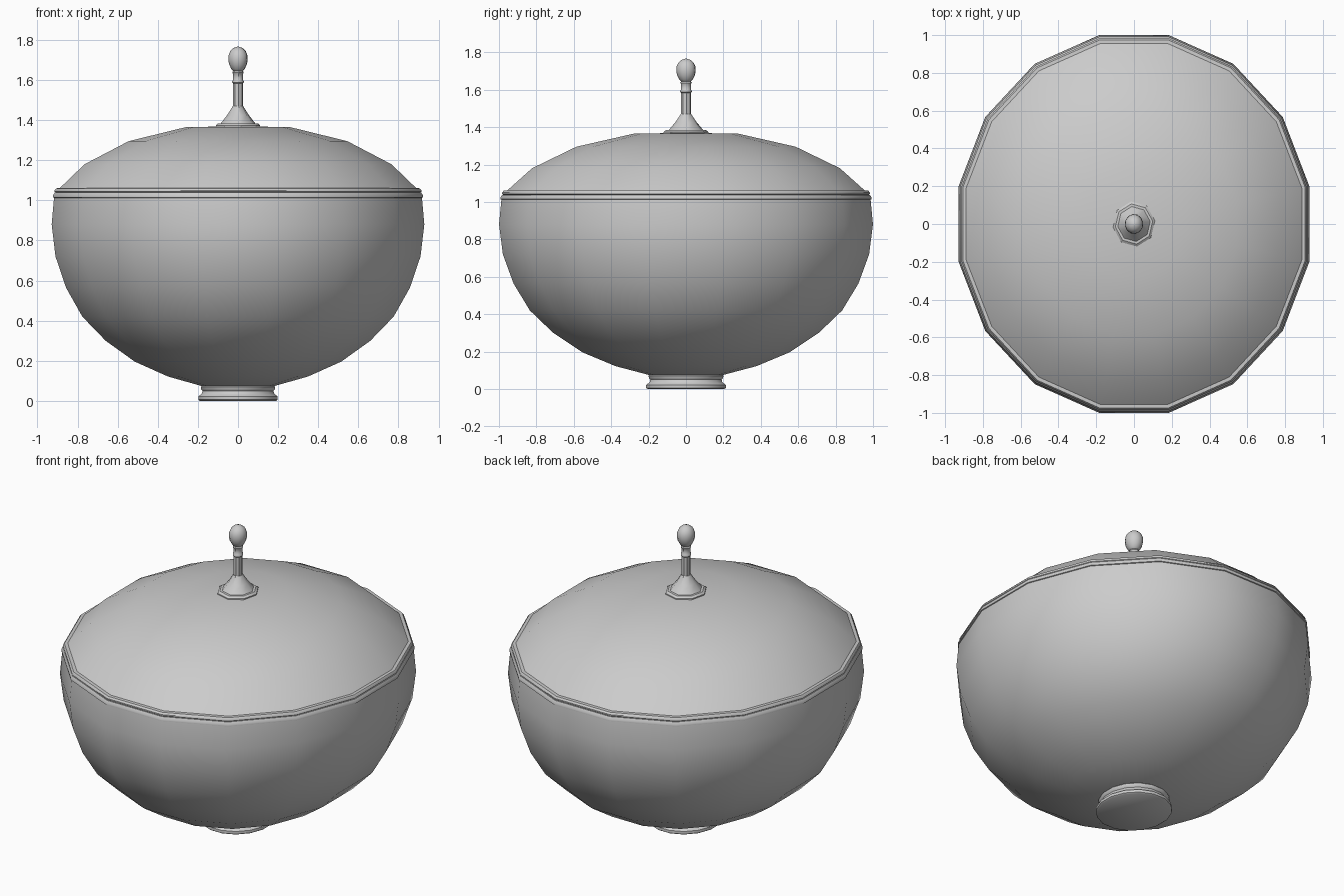
import bpy
import bmesh
import math

cube = bpy.data.objects.get("Cube")
if cube:
    bpy.data.objects.remove(cube, do_unlink=True)

OVAL = 1.076  # depth of every part relative to its width

glaze = bpy.data.materials.new("plain grey")
glaze.use_nodes = True
colour = (0.6, 0.6, 0.6, 1)
glaze.diffuse_color = colour
glaze.node_tree.nodes["Principled BSDF"].inputs["Base Color"].default_value = colour


def lathe(name, profile, sides, turn, grow=1.0, angle=40):
    """Turn a (radius, height) profile, bottom to top, into a closed oval solid."""
    bm = bmesh.new()
    rings = []
    for r, z in profile:
        ring = []
        for i in range(sides):
            a = turn + math.tau * i / sides
            ring.append(bm.verts.new((r * grow * math.cos(a),
                                      r * grow * OVAL * math.sin(a), z)))
        rings.append(ring)
    for low, high in zip(rings, rings[1:]):
        for i in range(sides):
            j = (i + 1) % sides
            bm.faces.new((low[i], low[j], high[j], high[i]))
    bm.faces.new(rings[0][::-1])
    bm.faces.new(rings[-1])
    mesh = bpy.data.meshes.new(name)
    bm.to_mesh(mesh)
    bm.free()
    mesh.materials.append(glaze)
    obj = bpy.data.objects.new(name, mesh)
    bpy.context.collection.objects.link(obj)
    bpy.ops.object.select_all(action="DESELECT")
    obj.select_set(True)
    bpy.context.view_layer.objects.active = obj
    bpy.ops.object.shade_smooth_by_angle(angle=math.radians(angle))
    return obj


# Body parts share sixteen sides with a flat side facing the front
SIDES = 16
HALF = math.pi / SIDES
WIDE = 1 / math.cos(HALF)

lathe("foot", [(0.19, 0), (0.198, 0.006), (0.198, 0.022), (0.188, 0.03),
               (0.18, 0.038), (0.177, 0.05), (0.184, 0.058), (0.186, 0.07),
               (0.178, 0.078)], SIDES, HALF, WIDE)

lathe("bowl", [(0.174, 0.072), (0.35, 0.122), (0.515, 0.196), (0.66, 0.3),
               (0.776, 0.42), (0.857, 0.564), (0.91, 0.72), (0.929, 0.88),
               (0.917, 1.015)], SIDES, HALF, WIDE)

lathe("bowl_rim", [(0.912, 1.01), (0.922, 1.015), (0.922, 1.025), (0.914, 1.038)],
      SIDES, HALF, WIDE)

lathe("lid_rim", [(0.906, 1.036), (0.914, 1.043), (0.914, 1.05), (0.906, 1.06),
                  (0.89, 1.061)], SIDES, HALF, WIDE)

# Shallow domed lid with a flattened crown
lathe("lid", [(0.9, 1.05), (0.765, 1.18), (0.545, 1.295), (0.26, 1.365),
              (0.02, 1.369)], SIDES, HALF, WIDE)

# Knob on the lid: eight-sided plate, cone and stem with a collar
TWIST = math.radians(8)
lathe("knob_plate", [(0.112, 1.36), (0.112, 1.374), (0.1, 1.384)], 8, TWIST)
lathe("knob_cone", [(0.09, 1.38), (0.055, 1.424), (0.026, 1.47)], 8, TWIST)
lathe("knob_stem", [(0.024, 1.465), (0.024, 1.582), (0.029, 1.587), (0.029, 1.594),
                    (0.025, 1.6), (0.025, 1.63), (0.029, 1.637), (0.025, 1.645)],
      8, TWIST)

# Egg-shaped tip, fuller towards the top
egg = []
for k in range(9):
    t = math.pi * (0.03 + 0.94 * k / 8)
    egg.append((0.049 * math.sin(t) * (1 - 0.1 * math.cos(t)),
                1.7 - 0.066 * math.cos(t)))
lathe("knob_tip", egg, 12, TWIST, angle=60)
